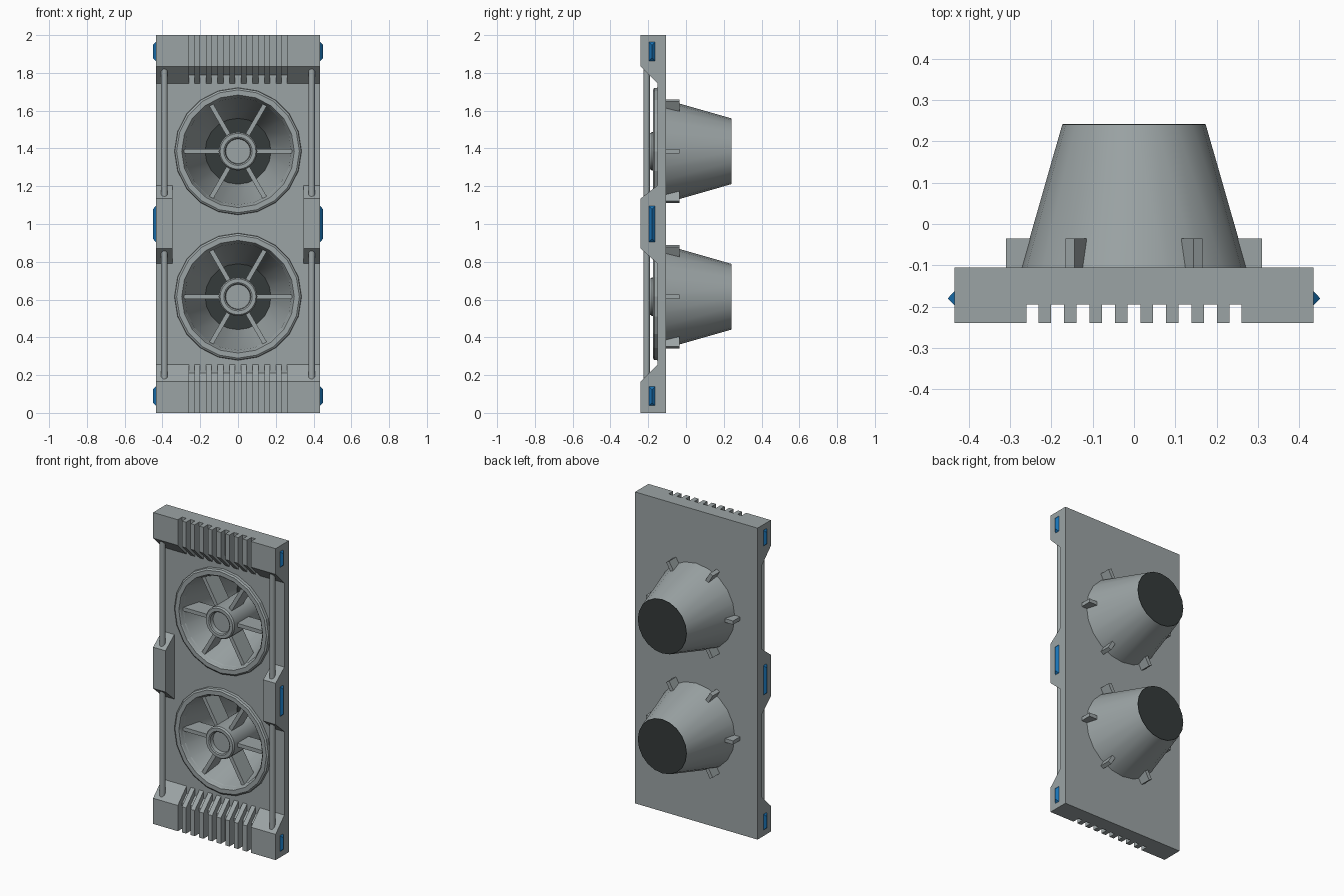
import bpy, bmesh, math

if "Cube" in bpy.data.objects:
    bpy.data.objects.remove(bpy.data.objects["Cube"])

def mat(name, c):
    m = bpy.data.materials.new(name)
    m.diffuse_color = (*c, 1)
    m.use_nodes = True
    m.node_tree.nodes["Principled BSDF"].inputs["Base Color"].default_value = m.diffuse_color
    return m

GREY = mat("grey metal", (0.33, 0.37, 0.375))
DARK = mat("dark vent", (0.035, 0.043, 0.043))
BLUE = mat("blue light", (0.01, 0.17, 0.46))

def finish(bm, name, m, smooth=False):
    bmesh.ops.recalc_face_normals(bm, faces=bm.faces)
    me = bpy.data.meshes.new(name)
    bm.to_mesh(me)
    bm.free()
    me.materials.append(m)
    ob = bpy.data.objects.new(name, me)
    bpy.context.collection.objects.link(ob)
    if smooth:
        bpy.ops.object.select_all(action='DESELECT')
        ob.select_set(True)
        bpy.context.view_layer.objects.active = ob
        bpy.ops.object.shade_smooth_by_angle(angle=math.radians(30))
    return ob

def prism(name, prof, x0, x1, m=GREY):
    """Extrude a (y, z) profile from x0 to x1."""
    bm = bmesh.new()
    a = [bm.verts.new((x0, y, z)) for y, z in prof]
    b = [bm.verts.new((x1, y, z)) for y, z in prof]
    n = len(prof)
    bm.faces.new(a)
    bm.faces.new(b)
    for i in range(n):
        bm.faces.new((a[i], a[(i + 1) % n], b[(i + 1) % n], b[i]))
    return finish(bm, name, m)

def lathe(name, prof, cz, m=GREY, n=20, closed=False, caps=False, smooth=True):
    """Revolve (y, radius) points around a y axis at height cz."""
    bm = bmesh.new()
    rings = []
    for y, r in prof:
        rings.append([bm.verts.new((r * math.cos(t), y, cz + r * math.sin(t)))
                      for t in (2 * math.pi * i / n for i in range(n))])
    pairs = list(zip(rings, rings[1:])) + ([(rings[-1], rings[0])] if closed else [])
    for a, b in pairs:
        for i in range(n):
            j = (i + 1) % n
            bm.faces.new((a[i], a[j], b[j], b[i]))
    if caps:
        bm.faces.new(rings[0])
        bm.faces.new(rings[-1])
    return finish(bm, name, m, smooth)

BACK, PLATE, FLOOR, FRONT = -0.105, -0.15, -0.195, -0.24
W = 0.435
fans = (0.615, 1.385)

# back plate with two tapered fan openings
plate = prism("back_plate", [(BACK, 0), (PLATE, 0), (PLATE, 2), (BACK, 2)], -W, W)
for cz in fans:
    cut = lathe("fan_hole_cutter", [(-0.2, 0.3005), (-0.05, 0.2575)], cz, caps=True, smooth=False)
    cut.hide_render = True
    cut.hide_viewport = True
    mod = plate.modifiers.new("hole", 'BOOLEAN')
    mod.operation = 'DIFFERENCE'
    mod.solver = 'EXACT'
    mod.object = cut

# end blocks: solid corners, recessed centre and fins
def flip(prof):
    return [(y, 2 - z) for y, z in prof]

corner = [(PLATE, 0), (FRONT, 0), (FRONT, 0.165), (PLATE, 0.255)]
centre = [(PLATE, 0), (FLOOR, 0), (FLOOR, 0.165), (PLATE, 0.21)]
for tag, f in (("bottom", lambda p: p), ("top", flip)):
    for s in (-1, 1):
        prism(tag + "_corner_block", f(corner), s * 0.26, s * W)
    prism(tag + "_groove_floor", f(centre), -0.26, 0.26)
    for i in range(8):
        x = (i - 3.5) * 0.0617
        prism(tag + "_fin", f(corner), x - 0.015, x + 0.015)

# middle side blocks, rods and light strips
middle = [(PLATE, 0.79), (FRONT, 0.87), (FRONT, 1.135), (PLATE, 1.205)]
for s in (-1, 1):
    prism("middle_side_block", middle, s * 0.347, s * W)
    for z0, z1 in ((0.165, 0.885), (1.125, 1.835)):
        bpy.ops.mesh.primitive_cylinder_add(vertices=12, radius=0.018, depth=z1 - z0,
                                            location=(s * 0.39, -0.208, (z0 + z1) / 2))
        rod = bpy.context.object
        rod.name = "guard_rod"
        rod.data.materials.append(GREY)
        bpy.ops.object.shade_smooth_by_angle(angle=math.radians(35))
    for z0, z1 in ((0.038, 0.14), (0.905, 1.095), (1.862, 1.964)):
        bm = bmesh.new()
        base = [bm.verts.new((s * W, y, z)) for y, z in
                ((-0.197, z0), (-0.163, z0), (-0.163, z1), (-0.197, z1))]
        a = bm.verts.new((s * 0.451, -0.18, z0 + 0.017))
        b = bm.verts.new((s * 0.451, -0.18, z1 - 0.017))
        p, q, r, t = base
        for fs in ((p, q, r, t), (p, q, a), (r, t, b), (q, r, b, a), (t, p, a, b)):
            bm.faces.new(fs)
        finish(bm, "side_light", BLUE)

# fans: rim, funnel, dark end cap, hub and six spokes that poke out behind
for cz in fans:
    lathe("fan_rim", [(PLATE + 0.005, 0.337), (-0.168, 0.335), (-0.175, 0.325),
                      (-0.175, 0.298), (-0.145, 0.283)], cz, closed=True, smooth=False)
    lathe("fan_funnel", [(-0.168, 0.291), (0.24, 0.174)], cz)
    lathe("funnel_end_cap", [(0.237, 0.1745), (0.242, 0.173)], cz, DARK, caps=True, smooth=False)
    lathe("fan_hub", [(-0.16, 0.065), (-0.185, 0.068), (-0.19, 0.075), (-0.19, 0.095),
                      (-0.18, 0.102), (0.238, 0.102)], cz, n=24, caps=True)
    for k in range(6):
        t = k * math.pi / 3
        bpy.ops.mesh.primitive_cube_add(size=1, location=(0.2 * math.cos(t), -0.0925,
                                                          cz + 0.2 * math.sin(t)),
                                        rotation=(0, -t, 0))
        sp = bpy.context.object
        sp.name = "fan_spoke"
        sp.scale = (0.22, 0.115, 0.024)
        sp.data.materials.append(GREY)
